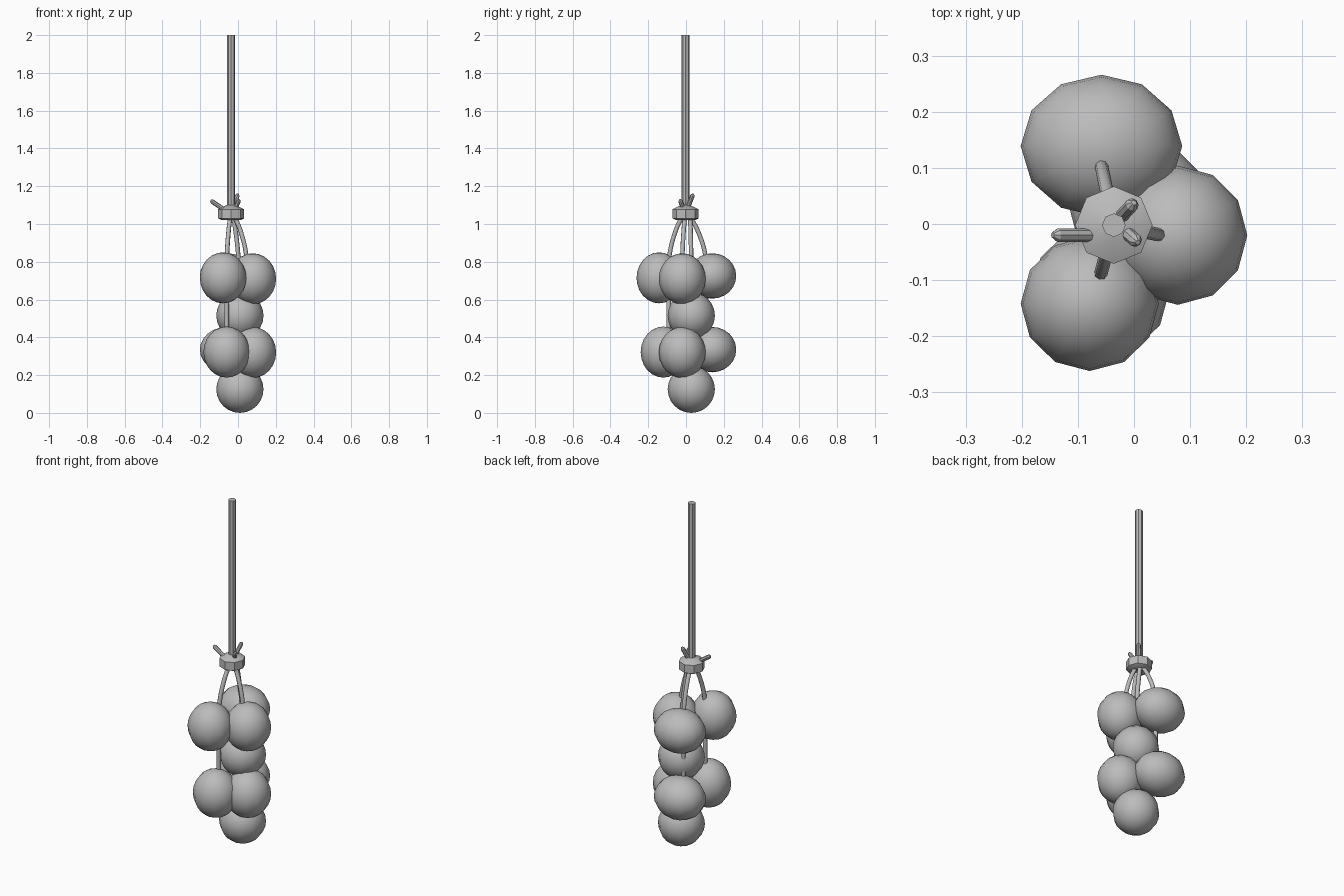
import bpy, bmesh, math
from mathutils import Vector

cube = bpy.data.objects.get("Cube")
if cube:
    bpy.data.objects.remove(cube)

grey = bpy.data.materials.new("plain_grey")
grey.use_nodes = True
COLOUR = (0.5, 0.5, 0.5, 1)
grey.diffuse_color = COLOUR
grey.node_tree.nodes["Principled BSDF"].inputs["Base Color"].default_value = COLOUR


def finish(name, bm, angle):
    """Turn a bmesh into a shaded object."""
    mesh = bpy.data.meshes.new(name)
    bm.to_mesh(mesh)
    bm.free()
    obj = bpy.data.objects.new(name, mesh)
    bpy.context.collection.objects.link(obj)
    mesh.materials.append(grey)
    bpy.ops.object.select_all(action="DESELECT")
    obj.select_set(True)
    bpy.context.view_layer.objects.active = obj
    bpy.ops.object.shade_smooth_by_angle(angle=math.radians(angle))
    return obj


def ball(name, centre, radii):
    bm = bmesh.new()
    bmesh.ops.create_uvsphere(bm, u_segments=12, v_segments=12, radius=1)
    bmesh.ops.scale(bm, vec=radii, verts=bm.verts)
    bmesh.ops.translate(bm, vec=centre, verts=bm.verts)
    return finish(name, bm, 60)


def lathe(name, centre, profile, sides=8, angle=30):
    """Spin (radius, height) points round a vertical axis."""
    bm = bmesh.new()
    rings = []
    for r, z in profile:
        rings.append([bm.verts.new((centre[0] + r * math.cos(math.tau * i / sides),
                                    centre[1] + r * math.sin(math.tau * i / sides), z))
                      for i in range(sides)])
    for low, high in zip(rings, rings[1:]):
        for i in range(sides):
            j = (i + 1) % sides
            bm.faces.new((low[i], low[j], high[j], high[i]))
    bm.faces.new(rings[0][::-1])
    bm.faces.new(rings[-1])
    return finish(name, bm, angle)


def cord(name, points, radius=0.012):
    """Round cord following a smooth path."""
    curve = bpy.data.curves.new(name, "CURVE")
    curve.dimensions = "3D"
    curve.bevel_depth = radius
    curve.bevel_resolution = 2
    curve.resolution_u = 6
    curve.use_fill_caps = True
    spline = curve.splines.new("BEZIER")
    spline.bezier_points.add(len(points) - 1)
    for p, co in zip(spline.bezier_points, points):
        p.co = co
        p.handle_left_type = p.handle_right_type = "AUTO"
    curve.materials.append(grey)
    obj = bpy.data.objects.new(name, curve)
    bpy.context.collection.objects.link(obj)


def cord_end(name, start, tip, radius=0.012):
    """Short straight stub with a blunt point."""
    start, tip = Vector(start), Vector(tip)
    length = (tip - start).length
    obj = lathe(name, (0, 0), [(radius, 0), (radius, length - 0.01), (radius * 0.4, length)])
    obj.location = start
    obj.rotation_euler = (tip - start).to_track_quat("Z", "Y").to_euler()


# Two tiers of balls, each a ring of three over a central one
TIER = 0.39
for tier, drop in (("upper", 0), ("lower", TIER)):
    front = (-0.079, -0.142, 0.715) if drop == 0 else (-0.06, -0.12, 0.322)
    ball(tier + "_back_ball", (-0.058, 0.139, 0.725 - drop), (0.144, 0.127, 0.12))
    ball(tier + "_side_ball", (0.078, -0.02, 0.71 - drop), (0.124, 0.124, 0.135))
    ball(tier + "_front_ball", front, (0.123, 0.12, 0.135))
    ball(tier + "_centre_ball", (0.01, 0.028, 0.515 - drop), (0.125, 0.125, 0.125))

# Hanging pole and the collar that ties the cords
AXIS = (-0.036, -0.002)
lathe("pole", AXIS, [(0.021, 1.04), (0.021, 2.0)])
lathe("collar", AXIS, [(0.05, 1.02), (0.069, 1.03), (0.069, 1.078), (0.025, 1.1)])

# Cords fanning out of the collar and running down through the balls
for name, x, y in (("back_cord", -0.059, 0.108), ("front_cord", -0.06, -0.092),
                   ("side_cord", 0.048, -0.02)):
    def along(t, z):
        return (AXIS[0] + (x - AXIS[0]) * t, AXIS[1] + (y - AXIS[1]) * t, z)
    cord(name, [along(0.15, 1.05), along(0.6, 0.96), along(0.97, 0.82),
                along(1, 0.6), along(1, 0.38)])
cord("centre_cord", [(-0.025, 0.022, 1.05), (0.0, 0.027, 0.85), (0.01, 0.028, 0.6),
                     (0.01, 0.028, 0.15)])

# Loose cord ends above the collar
cord_end("left_cord_end", (-0.05, -0.02, 1.06), (-0.145, -0.02, 1.125))
cord_end("back_cord_end", (-0.035, 0.0, 1.06), (0.0, 0.038, 1.16))
cord_end("front_cord_end", (-0.025, -0.005, 1.06), (0.007, -0.033, 1.13))
